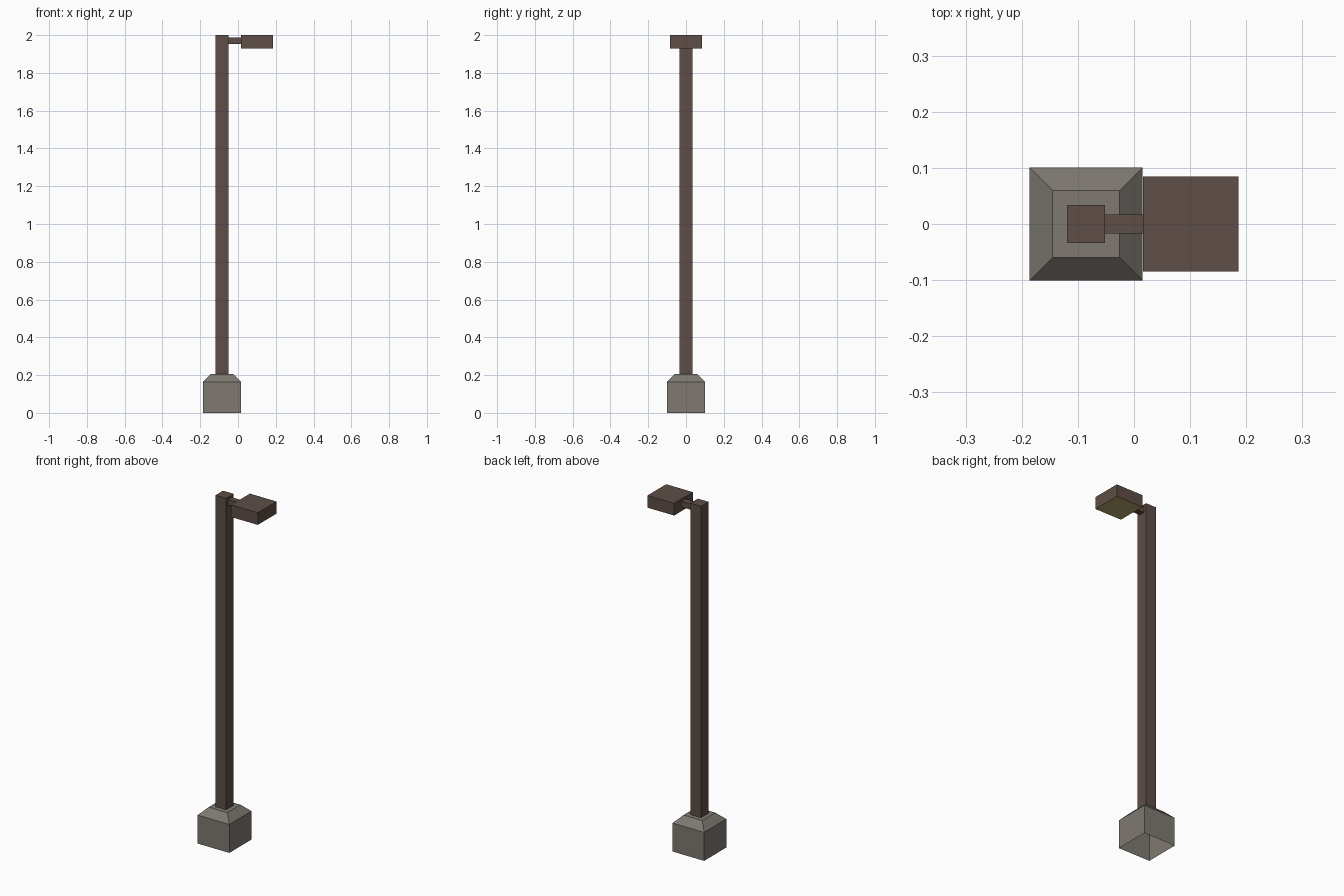
import bpy, bmesh

if "Cube" in bpy.data.objects:
    bpy.data.objects.remove(bpy.data.objects["Cube"])


def material(name, rgb):
    m = bpy.data.materials.new(name)
    m.diffuse_color = (*rgb, 1.0)
    m.use_nodes = True
    m.node_tree.nodes["Principled BSDF"].inputs["Base Color"].default_value = m.diffuse_color
    return m


CONCRETE = material("concrete grey", (0.21, 0.19, 0.165))
BRONZE = material("bronze brown", (0.112, 0.076, 0.061))
LENS = material("lens yellow", (0.45, 0.376, 0.141))


def box(name, x, y, z, mats):
    """Box from (min, max) x, half depth y and (min, max) z."""
    bm = bmesh.new()
    bmesh.ops.create_cube(bm, size=1)
    for v in bm.verts:
        v.co = (x[v.co.x > 0], y if v.co.y > 0 else -y, z[v.co.z > 0])
    bm.normal_update()
    return finish(name, bm, mats)


def finish(name, bm, mats):
    me = bpy.data.meshes.new(name)
    bm.to_mesh(me)
    bm.free()
    for m in mats:
        me.materials.append(m)
    ob = bpy.data.objects.new(name, me)
    bpy.context.collection.objects.link(ob)
    return ob


# Concrete footing: square block with a sloped shoulder, open underneath
CX = -0.0855
bm = bmesh.new()
rings = [[bm.verts.new((CX + sx * r, sy * r, z))
          for sx, sy in ((-1, -1), (1, -1), (1, 1), (-1, 1))]
         for r, z in ((0.101, 0.0), (0.101, 0.164), (0.06, 0.205))]
for low, high in zip(rings, rings[1:]):
    for i in range(4):
        j = (i + 1) % 4
        bm.faces.new((low[i], low[j], high[j], high[i]))
bm.faces.new(rings[-1])
finish("footing", bm, [CONCRETE])

# Square post and short arm
box("post", (CX - 0.034, CX + 0.034), 0.034, (0.205, 2.0), [BRONZE])
box("arm", (CX + 0.034, 0.016), 0.017, (1.953, 1.987), [BRONZE])

# Lamp head with a lens covering its underside
head = box("lamp_head", (0.016, 0.186), 0.085, (1.93, 2.0), [BRONZE, LENS])
for p in head.data.polygons:
    p.material_index = 1 if p.normal.z < -0.5 else 0
